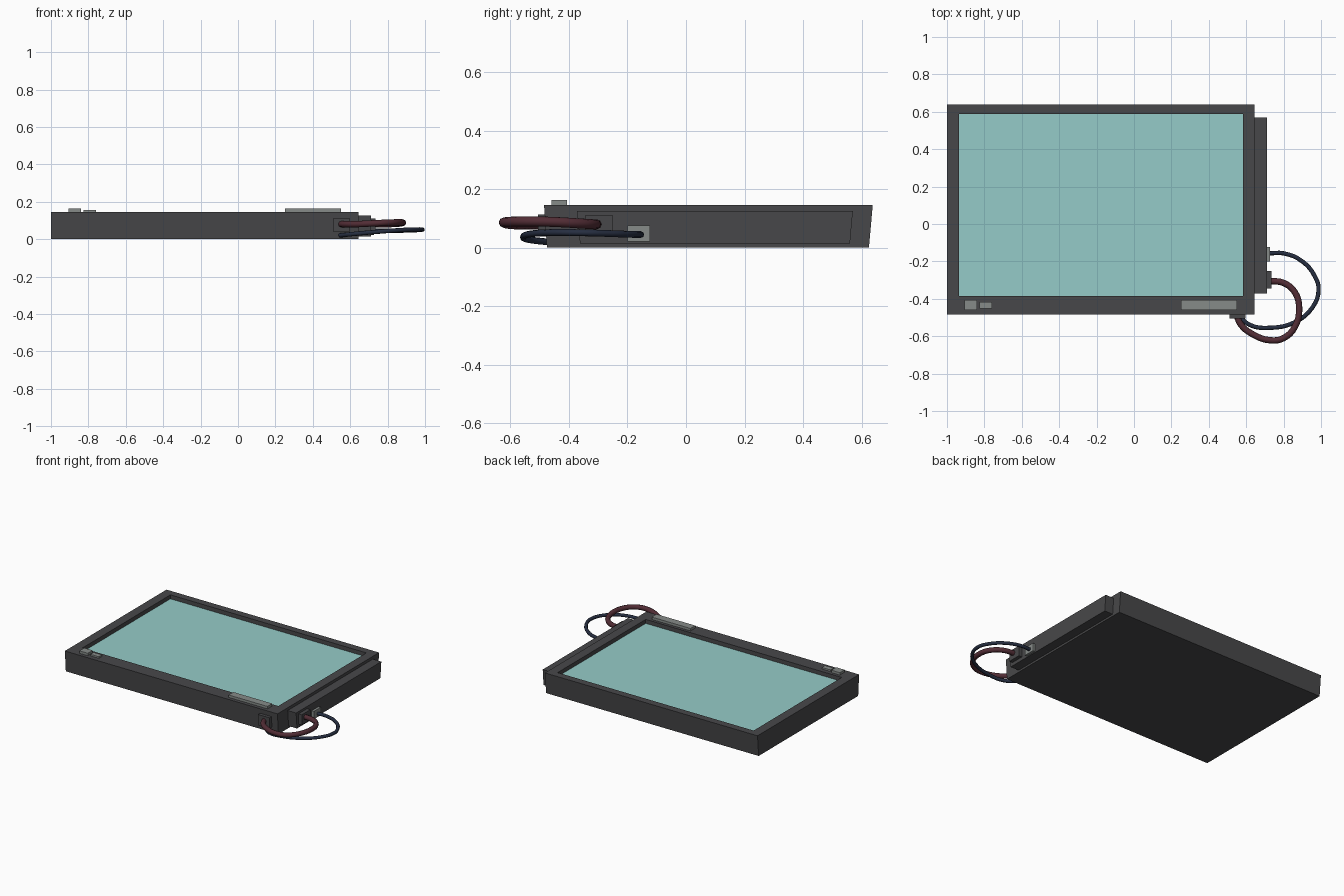
import bpy, bmesh

if "Cube" in bpy.data.objects:
    bpy.data.objects.remove(bpy.data.objects["Cube"])


def material(name, r, g, b):
    m = bpy.data.materials.new(name)
    m.diffuse_color = (r, g, b, 1)
    m.use_nodes = True
    m.node_tree.nodes["Principled BSDF"].inputs["Base Color"].default_value = m.diffuse_color
    return m


CASE = material("charcoal casing", 0.064, 0.064, 0.068)
SCREEN = material("pale teal glass", 0.30, 0.60, 0.58)
GREY = material("mid grey plastic", 0.24, 0.26, 0.25)
RED = material("dark red cable", 0.085, 0.026, 0.036)
BLUE = material("navy cable", 0.019, 0.027, 0.052)


def loft(name, rings, mats):
    """Stack of rectangles (x0, x1, y0, y1, z) joined by walls; last cap uses the last material."""
    bm = bmesh.new()
    loops = [[bm.verts.new(p) for p in ((x0, y0, z), (x1, y0, z), (x1, y1, z), (x0, y1, z))]
             for x0, x1, y0, y1, z in rings]
    bm.faces.new(loops[0][::-1])
    for a, b in zip(loops, loops[1:]):
        for i in range(4):
            j = (i + 1) % 4
            bm.faces.new((a[i], a[j], b[j], b[i]))
    bm.faces.new(loops[-1]).material_index = len(mats) - 1
    me = bpy.data.meshes.new(name)
    bm.to_mesh(me)
    bm.free()
    for m in mats:
        me.materials.append(m)
    ob = bpy.data.objects.new(name, me)
    bpy.context.collection.objects.link(ob)
    return ob


def box(name, x0, x1, y0, y1, z0, z1, mat):
    return loft(name, [(x0, x1, y0, y1, z0), (x0, x1, y0, y1, z1)], [mat])


def cable(name, points, radius, mat):
    cu = bpy.data.curves.new(name, 'CURVE')
    cu.dimensions = '3D'
    cu.bevel_depth = radius
    cu.bevel_resolution = 2
    cu.resolution_u = 4
    cu.use_fill_caps = True
    sp = cu.splines.new('BEZIER')
    sp.bezier_points.add(len(points) - 1)
    for bp, p in zip(sp.bezier_points, points):
        bp.co = p
        bp.handle_left_type = bp.handle_right_type = 'AUTO'
    cu.materials.append(mat)
    ob = bpy.data.objects.new(name, cu)
    bpy.context.collection.objects.link(ob)


# Tapered casing with a recessed screen
loft("display_casing", [(-1, 0.645, -0.475, 0.625, 0.0),
                        (-1, 0.645, -0.485, 0.638, 0.146),
                        (-0.935, 0.582, -0.386, 0.588, 0.146),
                        (-0.935, 0.582, -0.386, 0.588, 0.118)], [CASE, SCREEN])

# Side module
loft("side_module", [(0.64, 0.71, -0.362, 0.56, 0.014),
                     (0.64, 0.71, -0.372, 0.57, 0.126)], [CASE])

# Buttons and label bar on the front bezel
box("large_button", -0.905, -0.84, -0.46, -0.407, 0.14, 0.163, GREY)
box("small_button", -0.825, -0.76, -0.452, -0.417, 0.14, 0.157, GREY)
box("bezel_bar", 0.25, 0.55, -0.46, -0.407, 0.14, 0.163, GREY)

# Sockets
box("side_socket_dark", 0.70, 0.735, -0.345, -0.25, 0.038, 0.11, CASE)
box("side_socket_light", 0.70, 0.727, -0.2, -0.123, 0.021, 0.076, GREY)
box("front_socket", 0.51, 0.597, -0.505, -0.47, 0.038, 0.113, CASE)

# Looping cables
cable("thick_cable", [(0.725, -0.305, 0.08), (0.80, -0.315, 0.08), (0.86, -0.365, 0.083),
                      (0.883, -0.45, 0.088), (0.86, -0.55, 0.09), (0.80, -0.61, 0.088),
                      (0.73, -0.622, 0.085), (0.63, -0.587, 0.08), (0.573, -0.54, 0.08),
                      (0.55, -0.495, 0.08)], 0.017, RED)
cable("thin_cable", [(0.72, -0.157, 0.045), (0.80, -0.157, 0.045), (0.90, -0.20, 0.046),
                     (0.967, -0.28, 0.049), (0.987, -0.35, 0.051), (0.955, -0.445, 0.052),
                     (0.86, -0.525, 0.048), (0.73, -0.555, 0.038), (0.62, -0.54, 0.028),
                     (0.545, -0.475, 0.02)], 0.0115, BLUE)
